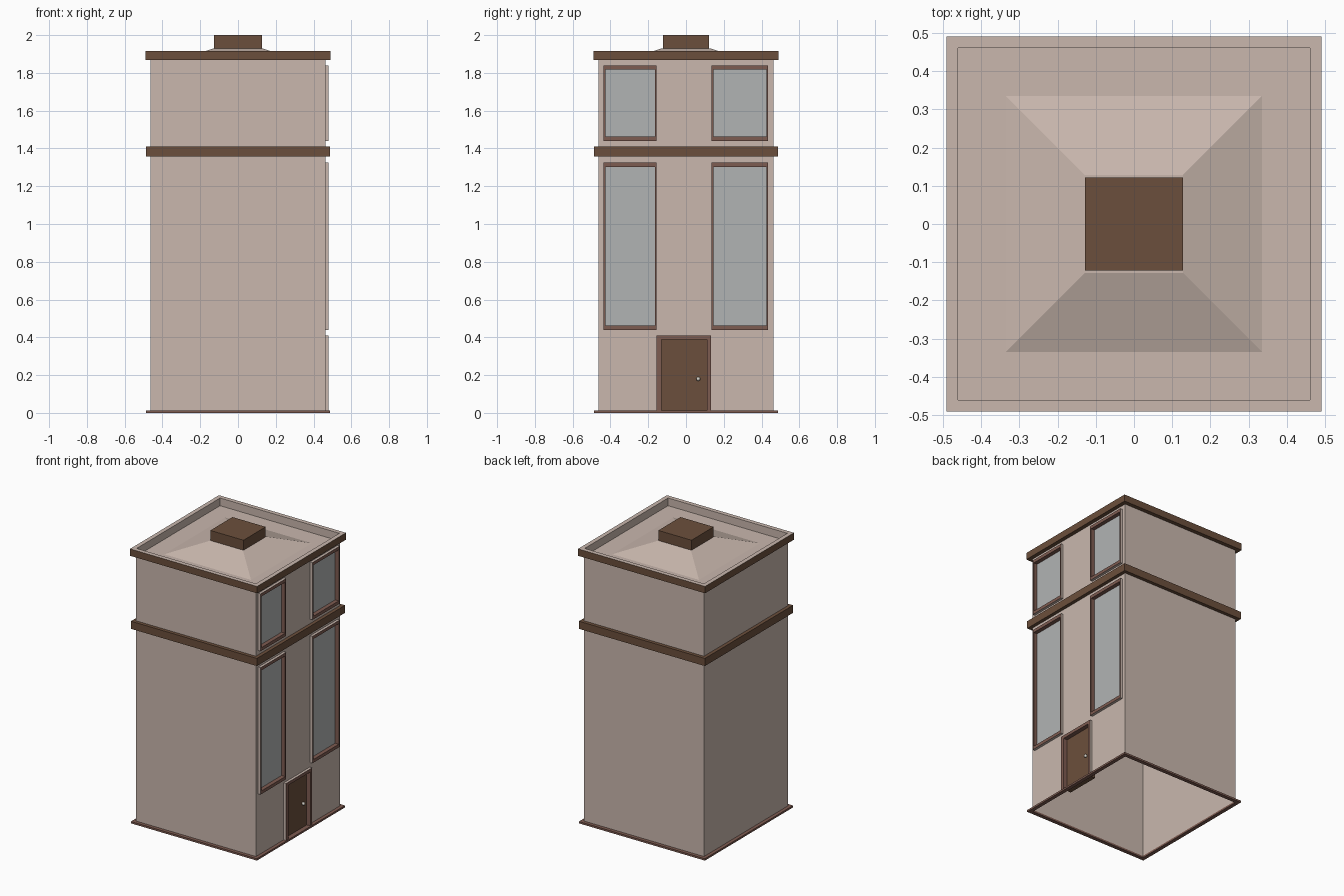
import bpy, bmesh
from mathutils import Vector

if "Cube" in bpy.data.objects:
    bpy.data.objects.remove(bpy.data.objects["Cube"])


def material(name, rgb):
    m = bpy.data.materials.new(name)
    m.diffuse_color = (*[(c / 255) ** 2.2 for c in rgb], 1)
    m.use_nodes = True
    m.node_tree.nodes["Principled BSDF"].inputs["Base Color"].default_value = m.diffuse_color
    return m


STONE = material("stone", (200, 182, 172))
BROWN = material("brown_trim", (107, 80, 62))
FRAME = material("frame_brown", (125, 92, 82))
GLASS = material("glass_grey", (176, 178, 178))
METAL = material("knob_metal", (215, 210, 200))

W = 0.462          # half width of the walls
ROOF_Z = 1.86


def finish(name, bm, *mats):
    me = bpy.data.meshes.new(name)
    bm.to_mesh(me)
    bm.free()
    for m in mats:
        me.materials.append(m)
    ob = bpy.data.objects.new(name, me)
    bpy.context.collection.objects.link(ob)
    return ob


def box(name, lo, hi, mat):
    bm = bmesh.new()
    bmesh.ops.create_cube(bm, size=1)
    lo, hi = Vector(lo), Vector(hi)
    for v in bm.verts:
        v.co = (lo + hi) / 2 + v.co * (hi - lo)
    return finish(name, bm, mat)


def loft(bm, loops, closed=False):
    """Skin matching vertex loops; returns one list of faces per step."""
    rings = [[bm.verts.new(p) for p in loop] for loop in loops]
    steps = []
    for i in range(len(rings) if closed else len(rings) - 1):
        a, b = rings[i], rings[(i + 1) % len(rings)]
        n = len(a)
        steps.append([bm.faces.new((a[k], a[(k + 1) % n], b[(k + 1) % n], b[k])) for k in range(n)])
    return rings, steps


def square(h, z):
    return [(-h, -h, z), (h, -h, z), (h, h, z), (-h, h, z)]


def band(name, outer, inner, z0, z1, mat, top):
    bm = bmesh.new()
    _, steps = loft(bm, [square(outer, z0), square(outer, z1),
                         square(inner, z1), square(inner, z0)], True)
    for f in steps[1] + steps[2]:
        f.material_index = 1
    return finish(name, bm, mat, top)


def rect(x, y0, y1, z0, z1):
    return [(x, y0, z0), (x, y1, z0), (x, y1, z1), (x, y0, z1)]


def frame(name, outer, inner):
    """Raised frame: stone outer edge, brown face and reveal."""
    bm = bmesh.new()
    _, steps = loft(bm, [rect(W, *outer), rect(0.48, *outer),
                         rect(0.48, *inner), rect(0.445, *inner)])
    for f in steps[0]:
        f.material_index = 1
    return finish(name, bm, FRAME, STONE)


# Openings on the right facade: name, frame rectangle, inner rectangle (y0, y1, z0, z1)
openings = []
for floor, z0, z1 in (("lower", 0.44, 1.325), ("upper", 1.44, 1.84)):
    openings.append((floor + "_window_front", (-0.437, -0.155, z0, z1),
                     (-0.427, -0.165, z0 + 0.022, z1 - 0.022)))
    openings.append((floor + "_window_back", (0.135, 0.435, z0, z1),
                     (0.145, 0.425, z0 + 0.022, z1 - 0.022)))
openings.append(("door", (-0.157, 0.132, 0.01, 0.41), (-0.13, 0.112, 0.01, 0.388)))

# Three plain walls, open underneath
bm = bmesh.new()
lo, hi = [[bm.verts.new(p) for p in ((W, W, z), (-W, W, z), (-W, -W, z), (W, -W, z))]
          for z in (0, 1.9)]
for k in range(3):
    bm.faces.new((lo[k], lo[k + 1], hi[k + 1], hi[k]))
finish("walls", bm, STONE)

# Right facade as a grid with the openings left out
ys = sorted({-W, W} | {v for o in openings for v in o[2][:2]})
zs = sorted({0, 1.9} | {v for o in openings for v in o[2][2:]})
bm = bmesh.new()
for y0, y1 in zip(ys, ys[1:]):
    for z0, z1 in zip(zs, zs[1:]):
        cy, cz = (y0 + y1) / 2, (z0 + z1) / 2
        if not any(i[0] < cy < i[1] and i[2] < cz < i[3] for _, _, i in openings):
            bm.faces.new([bm.verts.new(p) for p in rect(W, y0, y1, z0, z1)])
bmesh.ops.remove_doubles(bm, verts=bm.verts, dist=1e-5)
finish("facade", bm, STONE)

# Frames, panes and door leaf
for name, outer, inner in openings:
    frame(name + "_frame", outer, inner)
    y0, y1, z0, z1 = inner
    if name == "door":
        box("door_leaf", (0.42, y0, z0), (0.45, y1, z1), BROWN)
    else:
        box(name + "_pane", (0.444, y0, z0), (0.452, y1, z1), GLASS)

# Door knob
bm = bmesh.new()
bmesh.ops.create_uvsphere(bm, u_segments=12, v_segments=8, radius=0.011)
bmesh.ops.translate(bm, verts=bm.verts, vec=(0.46, 0.065, 0.18))
for f in bm.faces:
    f.smooth = True
finish("door_knob", bm, METAL)

# Trim bands around the building
band("base_trim", 0.486, W - 0.002, 0, 0.013, FRAME, FRAME)
band("middle_band", 0.486, W - 0.002, 1.357, 1.41, BROWN, BROWN)
band("roof_parapet", 0.49, W - 0.002, 1.867, 1.915, BROWN, STONE)

# Flat roof rising to a low hipped centre
bm = bmesh.new()
rings, _ = loft(bm, [square(W, ROOF_Z), square(0.335, ROOF_Z), square(0.128, 1.93)])
bm.faces.new(rings[-1])
finish("roof", bm, STONE)

# Rooftop cap
box("roof_cap", (-0.128, -0.122, 1.925), (0.128, 0.122, 2.0), BROWN)

# Consistent outward normals on the closed trim pieces and frames
for ob in bpy.data.objects:
    if ob.name.endswith(("band", "trim", "parapet")):
        bm = bmesh.new()
        bm.from_mesh(ob.data)
        bmesh.ops.recalc_face_normals(bm, faces=bm.faces)
        bm.to_mesh(ob.data)
        bm.free()
